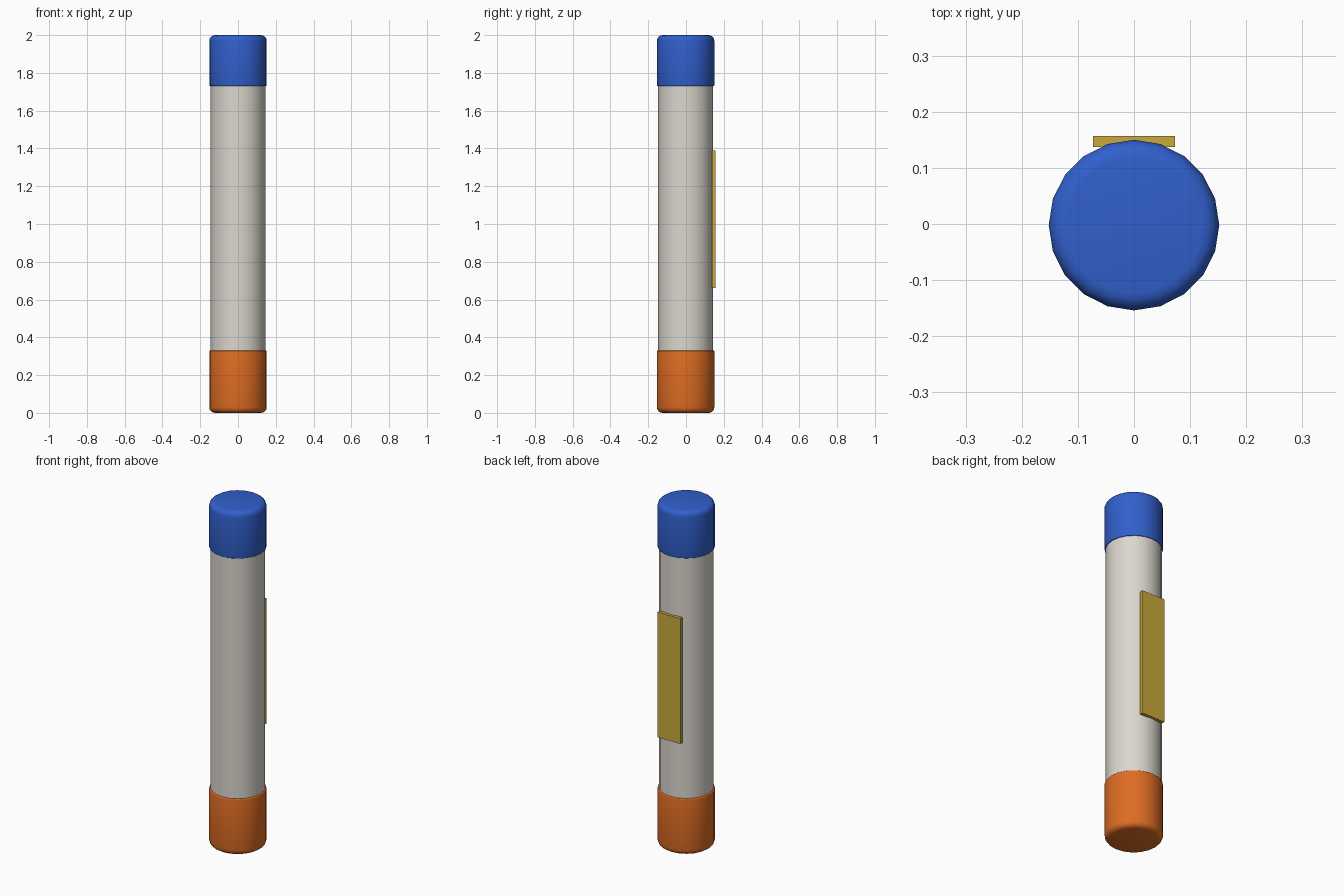
import bpy
import bmesh
import math

if "Cube" in bpy.data.objects:
    bpy.data.objects.remove(bpy.data.objects["Cube"], do_unlink=True)

SIDES = 20
AXIS_Y = -0.002


def material(name, rgb):
    mat = bpy.data.materials.new(name)
    mat.use_nodes = True
    mat.diffuse_color = (*rgb, 1)
    mat.node_tree.nodes["Principled BSDF"].inputs["Base Color"].default_value = (*rgb, 1)
    return mat


def finish(name, bm, mat, smooth):
    bmesh.ops.recalc_face_normals(bm, faces=bm.faces)
    mesh = bpy.data.meshes.new(name)
    bm.to_mesh(mesh)
    bm.free()
    mesh.materials.append(mat)
    obj = bpy.data.objects.new(name, mesh)
    bpy.context.collection.objects.link(obj)
    if smooth:
        bpy.ops.object.select_all(action="DESELECT")
        obj.select_set(True)
        bpy.context.view_layer.objects.active = obj
        bpy.ops.object.shade_smooth_by_angle(angle=math.radians(40))
    return obj


def tube(name, radius, low, high, mat, round_low=0, round_high=0):
    """Upright cylinder with optionally rounded rims."""
    bm = bmesh.new()
    bmesh.ops.create_cone(bm, cap_ends=True, segments=SIDES,
                          radius1=radius, radius2=radius, depth=high - low)
    bmesh.ops.translate(bm, verts=bm.verts, vec=(0, AXIS_Y, (low + high) / 2))
    middle = (low + high) / 2
    for size, is_high in ((round_low, False), (round_high, True)):
        if size:
            rim = [e for e in bm.edges
                   if all((v.co.z > middle) == is_high for v in e.verts)
                   and abs(e.verts[0].co.z - (high if is_high else low)) < 0.0001]
            bmesh.ops.bevel(bm, geom=rim, offset=size, segments=4,
                            profile=0.5, affect="EDGES")
    return finish(name, bm, mat, True)


blue = material("blue", (0.03, 0.115, 0.6))
orange = material("orange", (0.73, 0.15, 0.017))
off_white = material("off white", (0.71, 0.68, 0.62))
yellow = material("mustard yellow", (0.58, 0.40, 0.045))

# Main tube and its two end caps
tube("body_tube", 0.145, 0.1, 1.9, off_white)
tube("top_cap", 0.152, 1.73, 2.0, blue, round_low=0.005, round_high=0.03)
tube("bottom_cap", 0.152, 0.0, 0.33, orange, round_low=0.03, round_high=0.005)

# Flat label plate on the back
bm = bmesh.new()
bmesh.ops.create_cube(bm, size=1)
bmesh.ops.scale(bm, verts=bm.verts, vec=(0.146, 0.02, 0.73))
bmesh.ops.translate(bm, verts=bm.verts, vec=(0, 0.147, 1.025))
finish("label_plate", bm, yellow, False)
